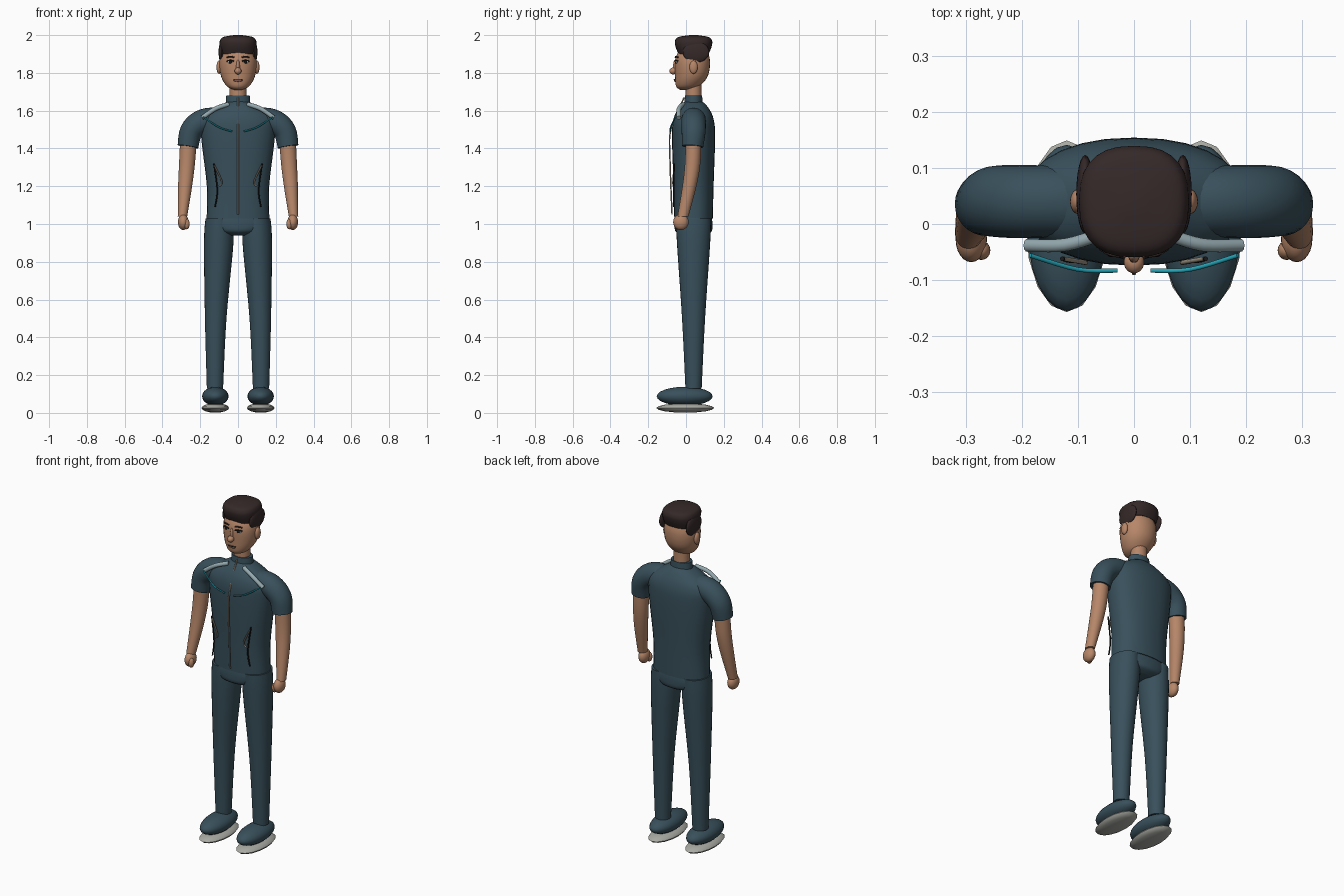
import bpy, bmesh, math
from mathutils import Vector, Matrix

default_cube = bpy.data.objects.get("Cube")
if default_cube:
    bpy.data.objects.remove(default_cube, do_unlink=True)


def material(name, red, green, blue):
    mat = bpy.data.materials.new(name)
    mat.use_nodes = True
    colour = (red, green, blue, 1)
    mat.diffuse_color = colour
    shader = next(node for node in mat.node_tree.nodes if node.type == 'BSDF_PRINCIPLED')
    shader.inputs["Base Color"].default_value = colour
    shader.inputs["Roughness"].default_value = 0.8
    return mat


SKIN = material("skin", .47, .24, .14)
CLOTH = material("slate cloth", .04, .08, .105)
HAIR = material("dark brown hair", .036, .022, .022)
SOLE = material("pale grey sole", .4, .4, .37)
BAND = material("silver band", .3, .4, .43)
PIPING = material("cyan piping", .02, .38, .48)
ZIP = material("beige zip", .33, .28, .22)
DARK = material("near black", .01, .01, .01)
WHITE = material("eye white", .6, .55, .5)
LIP = material("lip brown", .22, .1, .08)

MID = .04      # depth of the body's centre line
THIN = .004    # thickness of trims


def finish(name, bm, mat):
    """Turn a bmesh into a smooth object with sharp hems."""
    bmesh.ops.recalc_face_normals(bm, faces=bm.faces)
    for face in bm.faces:
        face.smooth = True
    mesh = bpy.data.meshes.new(name)
    bm.to_mesh(mesh)
    bm.free()
    mesh.set_sharp_from_angle(angle=math.radians(50))
    mesh.materials.append(mat)
    obj = bpy.data.objects.new(name, mesh)
    bpy.context.scene.collection.objects.link(obj)


def ball(name, centre, radii, mat, segments=24):
    bm = bmesh.new()
    bmesh.ops.create_uvsphere(bm, u_segments=segments, v_segments=segments // 2, radius=1)
    bm.transform(Matrix.Translation(centre) @ Matrix.Diagonal((*radii, 1)))
    finish(name, bm, mat)


def spline(rows, steps=5):
    """Smooth curve through rows of numbers."""
    rows = [Vector(row) for row in rows]
    curve = []
    for i, (start, end) in enumerate(zip(rows, rows[1:])):
        before = rows[max(i - 1, 0)]
        after = rows[min(i + 2, len(rows) - 1)]
        leave, arrive = (end - before) / 2, (after - start) / 2
        for k in range(steps):
            t = k / steps
            ease = t * t * (3 - 2 * t)
            curve.append(start.lerp(end, ease) + leave * t * (1 - t) ** 2
                         - arrive * t * t * (1 - t))
    return curve + [rows[-1]]


def loft(name, rows, mat, level=True, power=2, sides=28):
    """Rows hold x, y, z, side radius, depth radius; level keeps rings flat."""
    curve = spline(rows)
    bm = bmesh.new()
    rings = []
    for i, point in enumerate(curve):
        along = Vector((0, 0, 1))
        if not level:
            ahead, behind = curve[min(i + 1, len(curve) - 1)], curve[max(i - 1, 0)]
            along = Vector((ahead - behind)[:3]).normalized()
        across = Vector((0, 1, 0)).cross(along).normalized()
        deep = along.cross(across)
        centre, width, depth = Vector(point[:3]), point[3], point[4]
        ring = []
        for k in range(sides):
            angle = math.tau * k / sides
            c, s = (math.copysign(abs(value) ** (2 / power), value)
                    for value in (math.cos(angle), math.sin(angle)))
            ring.append(bm.verts.new(centre + across * c * width + deep * s * depth))
        rings.append(ring)
    for lower, upper in zip(rings, rings[1:]):
        for k in range(sides):
            bm.faces.new((lower[k - 1], lower[k], upper[k], upper[k - 1]))
    bm.faces.new(rings[0])
    bm.faces.new(rings[-1])
    finish(name, bm, mat)


def trunk(name, heights, widths, depths, mat, power=2):
    """Loft standing on the body's centre line."""
    rows = [(0, MID, *row) for row in zip(heights, widths, depths)]
    loft(name, rows, mat, power=power)


def cord(name, points, mat, radius=THIN):
    loft(name, [(*point, radius, radius) for point in points], mat, level=False, sides=10)


# Jacket body, collar and trousers seat
trunk("jacket", (1.03, 1.2, 1.46, 1.56, 1.62, 1.65), (.166, .165, .195, .19, .11, .05),
      (.102, .106, .114, .105, .075, .045), CLOTH, power=2.25)
trunk("collar", (1.63, 1.68), (.066, .062), (.05, .045), CLOTH)
trunk("trousers_seat", (1.05, 1, .96, .94), (.16, .17, .13, .06), (.095, .1, .095, .06),
      CLOTH, power=2.2)

# Head and neck
trunk("neck", (1.64, 1.76), (.045, .045), (.042, .042), SKIN)
loft("head", [(0, 0, 1.71, .02, .03), (0, .01, 1.73, .06, .063), (0, .03, 1.79, .092, .088),
              (0, .035, 1.88, .096, .09), (0, MID, 1.96, .05, .05)], SKIN, power=2.1)
ball("nose_bridge", (0, -.056, 1.83), (.01, .013, .04), SKIN)
ball("nose_tip", (0, -.068, 1.81), (.018, .02, .018), SKIN)
ball("mouth", (0, -.057, 1.76), (.024, .007, .007), LIP)
cord("mouth_line", [(x, abs(x) / 4 - .065, 1.766) for x in (-.026, 0, .026)], DARK, THIN / 2)

# Hair cap
trunk("hair_top", (1.9, 1.94, 1.97, 1.99, 2), (.09, .097, .096, .078, .02),
      (.08, .096, .098, .08, .02), HAIR, power=2.5)

# Front zip
cord("front_zip", [(0, -.01, 1.67), (0, -.08, 1.5), (0, -.085, 1.35), (0, -.074, 1.05)], ZIP)

for side, sign in (("left", 1), ("right", -1)):
    def flip(rows):
        return [(sign * row[0], *row[1:]) for row in rows]

    def pair_ball(part, centre, radii, mat, segments=24):
        ball(f"{side}_{part}", flip([centre])[0], radii, mat, segments)

    def pair_cord(part, points, mat, radius=THIN):
        cord(f"{side}_{part}", flip(points), mat, radius)

    def pair_loft(part, rows, mat, level=True):
        loft(f"{side}_{part}", flip(rows), mat, level)

    # Face details and side hair
    pair_ball("ear", (.1, MID, 1.83), (.014, .022, .035), SKIN)
    pair_ball("side_hair", (.087, .053, 1.91), (.016, .07, .056), HAIR)
    pair_ball("eye", (.04, -.049, 1.858), (.016, .007, .008), WHITE)
    pair_ball("iris", (.04, -.053, 1.858), (.008, .006, .008), DARK)
    for part, height, mat in (("upper_lid", 1.866, DARK), ("eyebrow", 1.886, HAIR)):
        pair_cord(part, [(.02, -.056, height - THIN), (.04, -.054, height),
                         (.06, -.043, height - THIN)], mat)

    # Sleeve, arm and fist
    pair_loft("sleeve", [(.07, MID, 1.56, .05, .06), (.15, MID, 1.553, .063, .064),
                         (.21, MID, 1.53, .064, .065), (.25, MID, 1.485, .06, .063),
                         (.265, .035, 1.41, .055, .056)], CLOTH, level=False)
    pair_loft("arm", [(.262, MID, 1.45, .044, .042), (.27, .035, 1.32, .042, .041),
                      (.28, .018, 1.2, .037, .037), (.294, -.016, 1.04, .025, .029)], SKIN)
    pair_ball("fist", (.29, -.027, 1.01), (.028, .041, .042), SKIN)
    pair_ball("thumb", (.272, -.047, 1), (.016, .017, .028), SKIN)

    # Trouser leg and shoe
    pair_loft("trouser_leg", [(.1, MID, 1.03, .072, .092), (.102, MID, .9, .078, .088),
                              (.118, MID, .5, .057, .061), (.122, MID, .13, .043, .043)], CLOTH)
    pair_ball("shoe_upper", (.12, -.007, .088), (.07, .148, .05), CLOTH)
    pair_ball("shoe_sole", (.12, -.004, .026), (.073, .153, .025), SOLE, segments=16)

    # Jacket trims
    pair_cord("shoulder_band", [(.19, -.038, 1.562), (.12, -.037, 1.61), (.05, -.015, 1.634)],
              BAND, THIN * 3)
    pair_cord("chest_piping", [(.185, -.056, 1.567), (.1, -.081, 1.512), (.03, -.083, 1.49)],
              PIPING)
    pair_cord("pocket_zip", [(.125, -.062, 1.31), (.086, -.069, 1.225), (.1, -.067, 1.2)], ZIP)
    pair_cord("pocket_seam", [(.128, -.062, 1.32), (.11, -.066, 1.18), (.122, -.064, 1.09)], DARK)
